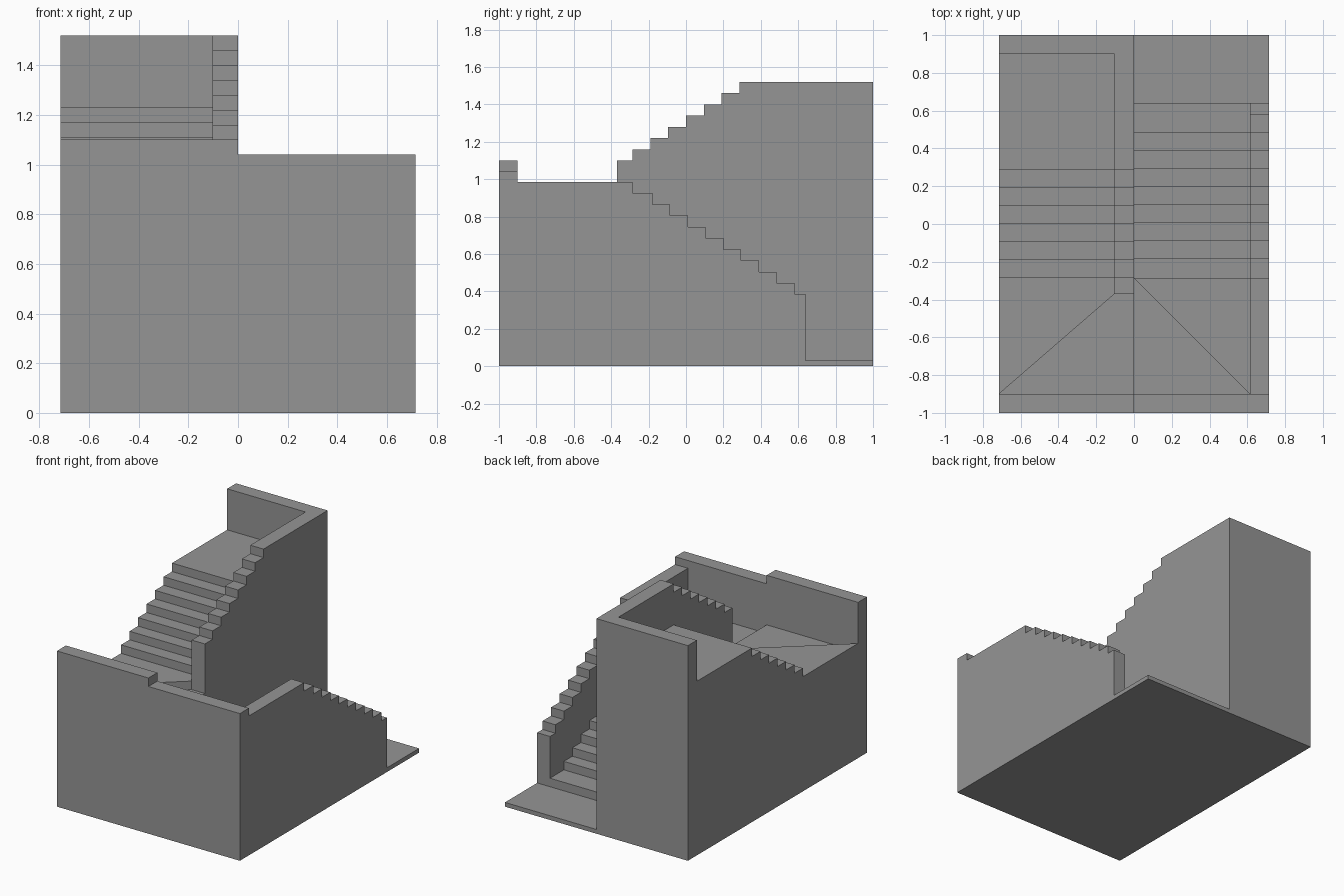
import bpy
import bmesh
from mathutils import Vector

cube = bpy.data.objects.get("Cube")
if cube:
    bpy.data.objects.remove(cube, do_unlink=True)

# Single flat grey
grey = bpy.data.materials.new("concrete_grey")
grey.use_nodes = True
grey.diffuse_color = (0.3, 0.3, 0.3, 1)
bsdf = next(n for n in grey.node_tree.nodes if n.type == 'BSDF_PRINCIPLED')
bsdf.inputs["Base Color"].default_value = (0.3, 0.3, 0.3, 1)

# Shared dimensions
W = 0.715        # half width
RAIL = 0.615     # inner face of the right wall
MID = -0.103     # left face of the centre wall
FRONT = -0.9     # inner face of the front wall
FOOT = 0.64      # first riser
TURN = -0.285    # where both flights meet the winders
RISE = 0.06
SLAB = 0.03


def prism(name, points, offset):
    """Extrude a flat outline by an offset into a closed solid."""
    bm = bmesh.new()
    face = bm.faces.new([bm.verts.new(p) for p in points])
    ext = bmesh.ops.extrude_face_region(bm, geom=[face])
    moved = [v for v in ext["geom"] if isinstance(v, bmesh.types.BMVert)]
    bmesh.ops.translate(bm, verts=moved, vec=Vector(offset))
    bmesh.ops.recalc_face_normals(bm, faces=bm.faces)
    mesh = bpy.data.meshes.new(name)
    bm.to_mesh(mesh)
    bm.free()
    mesh.materials.append(grey)
    obj = bpy.data.objects.new(name, mesh)
    bpy.context.collection.objects.link(obj)
    return obj


def stepped(name, x0, x1, risers, end, first_top):
    """Stepped side profile: one rise at each riser, then level to the end."""
    profile = [(risers[0], 0)]
    top = first_top
    for i, y in enumerate(risers):
        if i:
            profile.append((y, top))
            top += RISE
        profile.append((y, top))
    profile += [(end, top), (end, 0)]
    return prism(name, [(x0, y, z) for y, z in profile], (x1 - x0, 0, 0))


def block(name, x0, x1, y0, y1, top):
    outline = [(x0, y0, 0), (x1, y0, 0), (x1, y1, 0), (x0, y1, 0)]
    return prism(name, outline, (0, 0, top))


# Riser positions of both flights
lower = [0.58 - 0.095 * i for i in range(9)] + [TURN]
upper = [TURN + 0.095 * i for i in range(7)]

# Entrance slab and lower flight
block("entrance_slab", 0, W, FOOT, 1, SLAB)
stepped("lower_flight", 0, RAIL, [FOOT] + lower[1:-1], TURN, SLAB + RISE)

# Four winder treads around the turn
winders = [
    [(RAIL, FRONT), (RAIL, TURN), (0, TURN)],
    [(0, FRONT), (RAIL, FRONT), (0, TURN)],
    [(-W, FRONT), (0, FRONT), (0, -0.37), (MID, -0.37)],
    [(-W, FRONT), (MID, -0.37), (MID, TURN), (-W, TURN)],
]
for i, outline in enumerate(winders):
    prism(f"winder_tread_{i + 1}", [(x, y, 0) for x, y in outline],
          (0, 0, SLAB + RISE * (10 + i)))

# Upper flight with top landing
stepped("upper_flight", -W, MID, upper, 0.9, SLAB + RISE * 14)

# Walls
stepped("right_wall", RAIL, W, [FOOT] + lower, FRONT, 0.385)
stepped("centre_wall", MID, 0, [-0.37] + upper, 1, 1.10)
block("back_wall", -W, MID, 0.9, 1, 1.52)
block("front_wall_right", 0, W, -1, FRONT, 1.04)
block("front_wall_left", -W, 0, -1, FRONT, 1.10)
